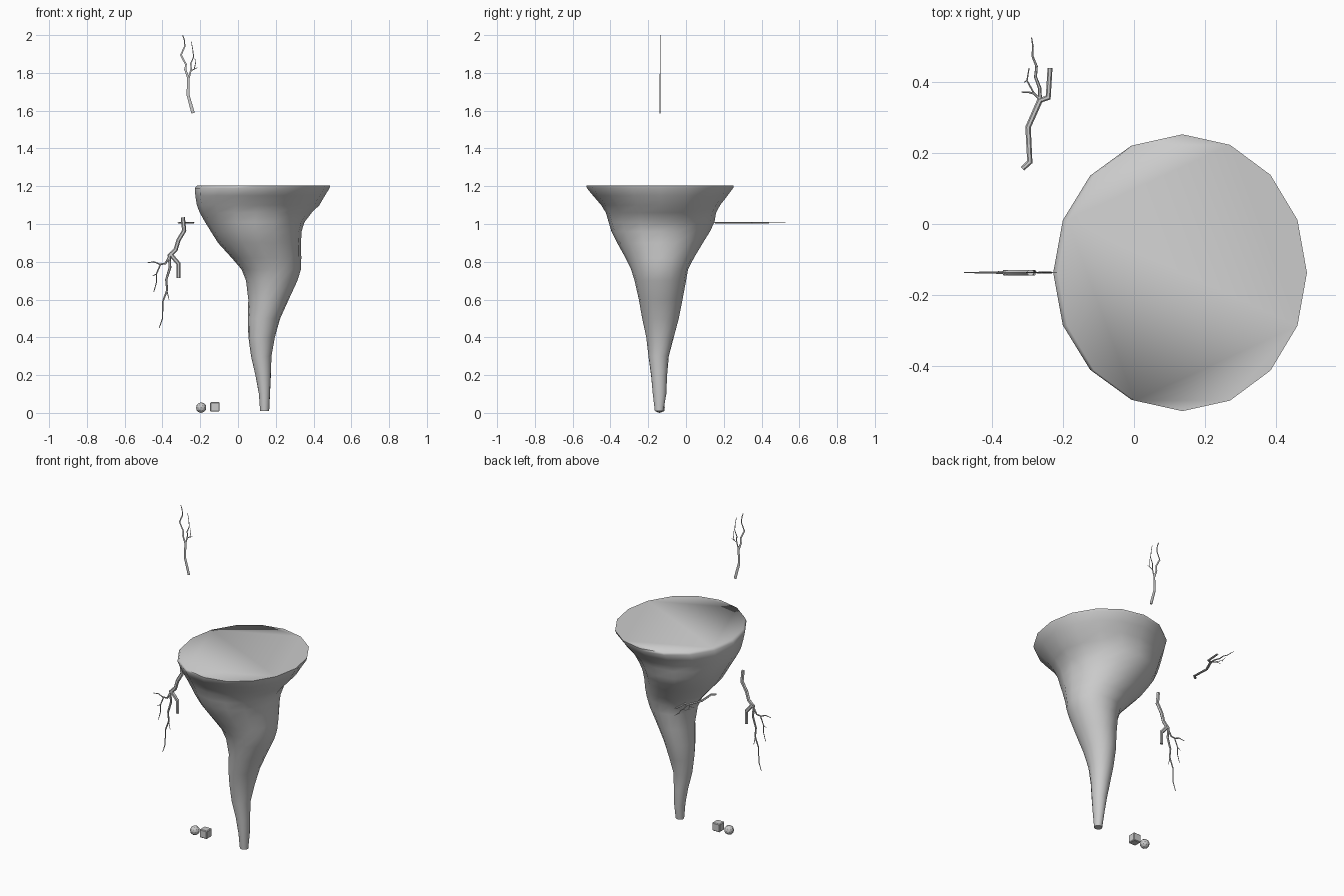
import bpy, bmesh, math
from mathutils import Vector, Matrix


def finish(bm, name, angle=None):
    bmesh.ops.recalc_face_normals(bm, faces=bm.faces)
    me = bpy.data.meshes.new(name)
    bm.to_mesh(me)
    bm.free()
    ob = bpy.data.objects.new(name, me)
    bpy.context.collection.objects.link(ob)
    if angle:
        bpy.ops.object.select_all(action='DESELECT')
        ob.select_set(True)
        bpy.context.view_layer.objects.active = ob
        bpy.ops.object.shade_smooth_by_angle(angle=math.radians(angle))
    return ob


def loft(bm, rings):
    loops = [[bm.verts.new(p) for p in r] for r in rings]
    n = len(loops[0])
    for a, b in zip(loops, loops[1:]):
        for i in range(n):
            j = (i + 1) % n
            bm.faces.new((a[i], a[j], b[j], b[i]))
    bm.faces.new(loops[0][::-1])
    bm.faces.new(loops[-1])


# Funnel: z, left x, right x, front y, back y of every ring
PROFILE = [
    (0.01, .117, .165, -.165, -.12), (0.1, .11, .17, -.175, -.105),
    (0.2, .092, .174, -.185, -.10), (0.3, .07, .176, -.20, -.09),
    (0.4, .055, .195, -.21, -.065), (0.5, .05, .225, -.23, -.04),
    (0.6, .055, .268, -.25, -.018), (0.7, .045, .312, -.275, .003),
    (0.76, .02, .332, -.292, .012), (0.82, -.035, .337, -.318, .04),
    (0.9, -.11, .338, -.36, .085), (0.96, -.145, .338, -.393, .125),
    (1.01, -.172, .35, -.412, .153), (1.06, -.197, .385, -.43, .165),
    (1.1, -.212, .425, -.455, .187), (1.15, -.226, .46, -.492, .22),
    (1.19, -.228, .485, -.525, .25), (1.205, -.215, .488, -.528, .253),
]
SIDES = 16
rings = []
for z, l, r, f, b in PROFILE:
    ring = []
    for i in range(SIDES):
        t = 2 * math.pi * i / SIDES
        # faint spiral ridges, fading at the rim
        k = 1 + 0.02 * math.sin(2 * t - 16 * z) * (1 if z < 1.14 else 0)
        ring.append(((l + r) / 2 + (r - l) / 2 * k * math.cos(t),
                     (f + b) / 2 + (b - f) / 2 * k * math.sin(t), z))
    rings.append(ring)
bm = bmesh.new()
loft(bm, rings)
finish(bm, "tornado_funnel", 80)


# Branches: planar paths swept with a tapering six-sided section
def branch(name, paths, to_world, depth=0.6):
    bm = bmesh.new()
    for w0, w1, pts in paths:
        P = [Vector(p) for p in pts]
        rings = []
        for i, p in enumerate(P):
            d1 = (P[i] - P[i - 1]).normalized() if i else (P[1] - P[0]).normalized()
            d2 = (P[i + 1] - P[i]).normalized() if i < len(P) - 1 else d1
            d = (d1 + d2).normalized()
            nrm = Vector((-d.y, d.x)) / max(0.75, d.dot(d1))
            w = (w0 + (w1 - w0) * i / (len(P) - 1)) / 2
            ring = []
            for s in range(6):
                a = math.pi * s / 3
                q = p + nrm * w * math.cos(a)
                ring.append(to_world(q.x, q.y, w * depth * math.sin(a)))
            rings.append(ring)
        loft(bm, rings)
    return finish(bm, name, 40)


def upright(x, z, d):
    return (x, -.137 + d, z)


def flat(x, y, d):
    return (x, y, 1.007 + d)


branch("upper_branch", [
    (.018, .013, [(-.238, 1.587), (-.265, 1.685), (-.262, 1.775)]),
    (.012, .005, [(-.262, 1.77), (-.278, 1.815), (-.276, 1.845), (-.302, 1.895),
                  (-.282, 1.94), (-.284, 1.975), (-.293, 2.0)]),
    (.009, .003, [(-.262, 1.765), (-.248, 1.82), (-.25, 1.85), (-.235, 1.885),
                  (-.24, 1.925), (-.247, 1.965)]),
    (.006, .003, [(-.25, 1.81), (-.232, 1.82), (-.215, 1.827)]),
    (.005, .003, [(-.232, 1.818), (-.225, 1.85), (-.228, 1.875)]),
    (.006, .003, [(-.262, 1.785), (-.285, 1.82), (-.305, 1.83)][:2]),
], upright, 0.4)

branch("side_branch", [
    (.022, .022, [(-.292, 1.035), (-.285, .965), (-.315, .915), (-.33, .865), (-.365, .83)]),
    (.022, .022, [(-.36, .845), (-.345, .825), (-.315, .79), (-.315, .715)]),
    (.016, .004, [(-.365, .84), (-.36, .77), (-.38, .705), (-.375, .65),
                  (-.398, .59), (-.4, .5), (-.417, .45)]),
    (.012, .004, [(-.365, .825), (-.385, .79), (-.415, .787), (-.445, .8), (-.48, .795)]),
    (.008, .004, [(-.41, .788), (-.432, .735), (-.432, .69), (-.446, .64)]),
    (.005, .003, [(-.432, .735), (-.452, .725)]),
    (.006, .003, [(-.377, .65), (-.365, .6)]),
], upright, 0.8)

branch("back_branch", [
    (.014, .016, [(-.315, .156), (-.294, .175), (-.299, .273), (-.265, .35)]),
    (.014, .014, [(-.27, .347), (-.242, .357), (-.237, .44)]),
    (.011, .003, [(-.265, .345), (-.266, .383), (-.278, .415), (-.275, .445),
                  (-.287, .475), (-.285, .5), (-.289, .526)]),
    (.008, .003, [(-.265, .352), (-.282, .368), (-.298, .372), (-.318, .372)]),
    (.005, .003, [(-.282, .368), (-.302, .405), (-.296, .44)]),
    (.004, .002, [(-.302, .405), (-.31, .4)]),
], flat, 0.7)

# Small bevelled block of debris
bm = bmesh.new()
bmesh.ops.create_cube(bm, size=0.05, matrix=Matrix.Translation((-.122, -.14, .032)))
bmesh.ops.bevel(bm, geom=bm.edges[:], offset=.004, segments=1, affect='EDGES')
finish(bm, "debris_block")

# Faceted round stone
bm = bmesh.new()
bmesh.ops.create_icosphere(bm, subdivisions=2, radius=0.028,
                           matrix=Matrix.Translation((-.195, -.14, .028)))
finish(bm, "debris_stone")
